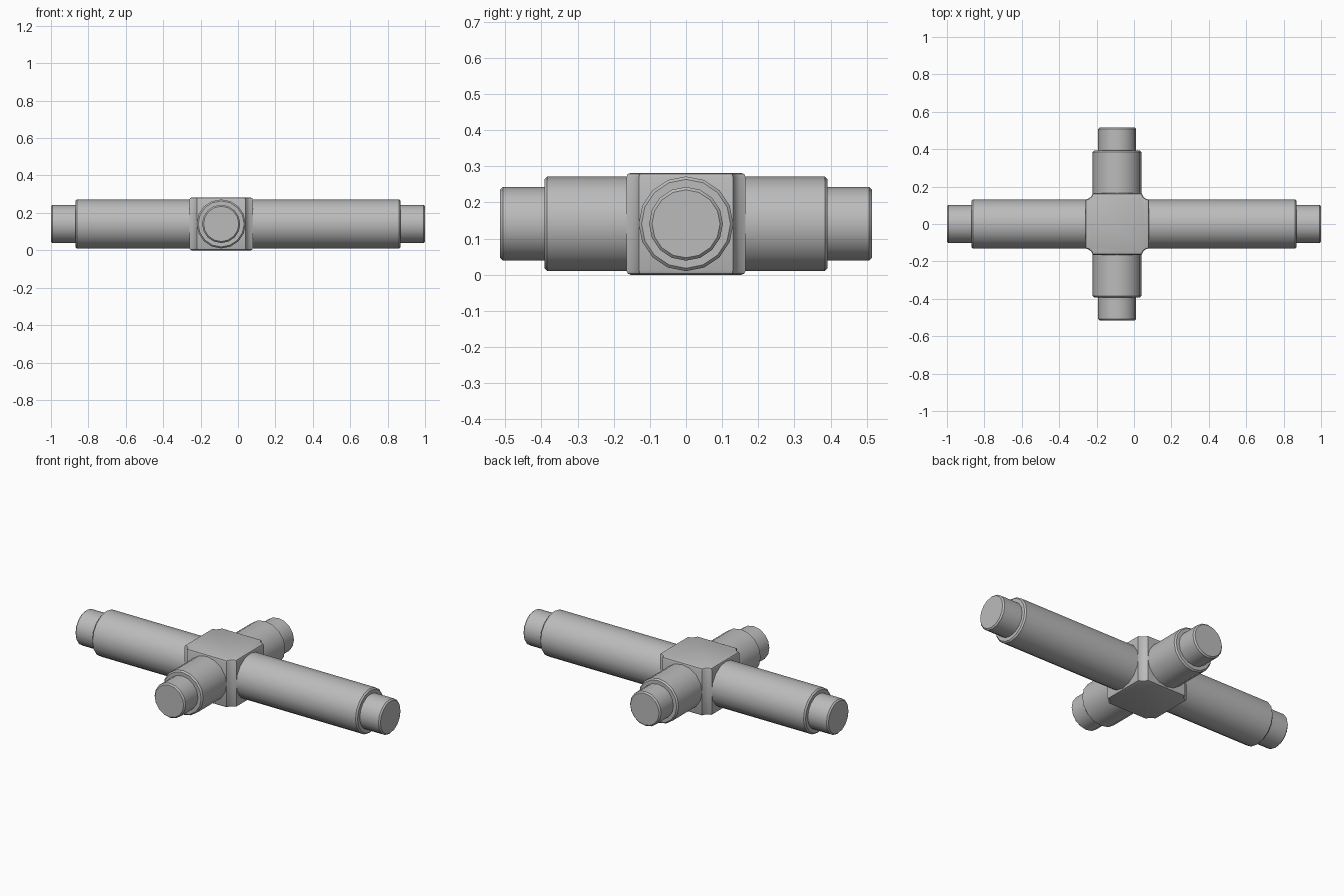
import bpy, bmesh, math
from mathutils import Matrix, Vector

cube = bpy.data.objects.get("Cube")
if cube:
    bpy.data.objects.remove(cube, do_unlink=True)

CX, CZ = -0.09, 0.141      # crossing point of the pipes
SIDES = 16
HUB_X, HUB_Y, HALF = 0.17, 0.165, 0.13

grey = bpy.data.materials.new("plain_grey")
grey.use_nodes = True
colour = (0.5, 0.5, 0.5, 1)
grey.diffuse_color = colour
grey.node_tree.nodes["Principled BSDF"].inputs["Base Color"].default_value = colour


def finish(name, bm):
    bmesh.ops.recalc_face_normals(bm, faces=bm.faces)
    mesh = bpy.data.meshes.new(name)
    bm.to_mesh(mesh)
    bm.free()
    mesh.materials.append(grey)
    obj = bpy.data.objects.new(name, mesh)
    bpy.context.collection.objects.link(obj)
    bpy.context.view_layer.objects.active = obj
    bpy.ops.object.select_all(action='DESELECT')
    obj.select_set(True)
    bpy.ops.object.shade_smooth_by_angle(angle=math.radians(35))
    return obj


def pipe(name, angle, shoulder, end):
    """Stepped pipe turned from a profile of (distance, radius)."""
    r, tip, c = 0.131, 0.102, 0.008
    profile = [(0.1, r), (shoulder - c, r), (shoulder, r - c), (shoulder, tip),
               (end - c, tip), (end, tip - c)]
    bm = bmesh.new()
    rings = []
    for d, rad in profile:
        rings.append([bm.verts.new((d, rad * math.cos(a), rad * math.sin(a)))
                      for a in (2 * math.pi * i / SIDES for i in range(SIDES))])
    for a, b in zip(rings, rings[1:]):
        for i in range(SIDES):
            j = (i + 1) % SIDES
            bm.faces.new((a[i], a[j], b[j], b[i]))
    bm.faces.new(rings[0])
    bm.faces.new(rings[-1])
    bm.transform(Matrix.Translation((CX, 0, CZ)) @ Matrix.Rotation(angle, 4, 'Z'))
    return finish(name, bm)


# Four stepped pipes
pipe("left_pipe", 0, 0.87 - CX, 1 - CX)
pipe("right_pipe", math.pi, 0.87 + CX, 1 + CX)
pipe("back_pipe", math.pi / 2, 0.392, 0.515)
pipe("front_pipe", -math.pi / 2, 0.392, 0.515)

# Hub: square block with hollow corners and softened top and bottom rims
quarter = [(HUB_X, HALF), (0.152, 0.136), (0.139, 0.147), (HALF, HUB_Y)]
outline = quarter + [(-x, y) for x, y in reversed(quarter)]
outline += [(-x, -y) for x, y in outline]
bm = bmesh.new()
base = bm.faces.new([bm.verts.new((CX + x, y, 0)) for x, y in outline])
grown = bmesh.ops.extrude_face_region(bm, geom=[base])
bmesh.ops.translate(bm, vec=Vector((0, 0, 2 * CZ)),
                    verts=[v for v in grown["geom"] if isinstance(v, bmesh.types.BMVert)])
rims = [e for e in bm.edges if abs(e.verts[0].co.z - e.verts[1].co.z) < 1e-5]
bmesh.ops.bevel(bm, geom=rims, offset=0.012, segments=2, profile=0.5, affect='EDGES')
finish("hub", bm)
